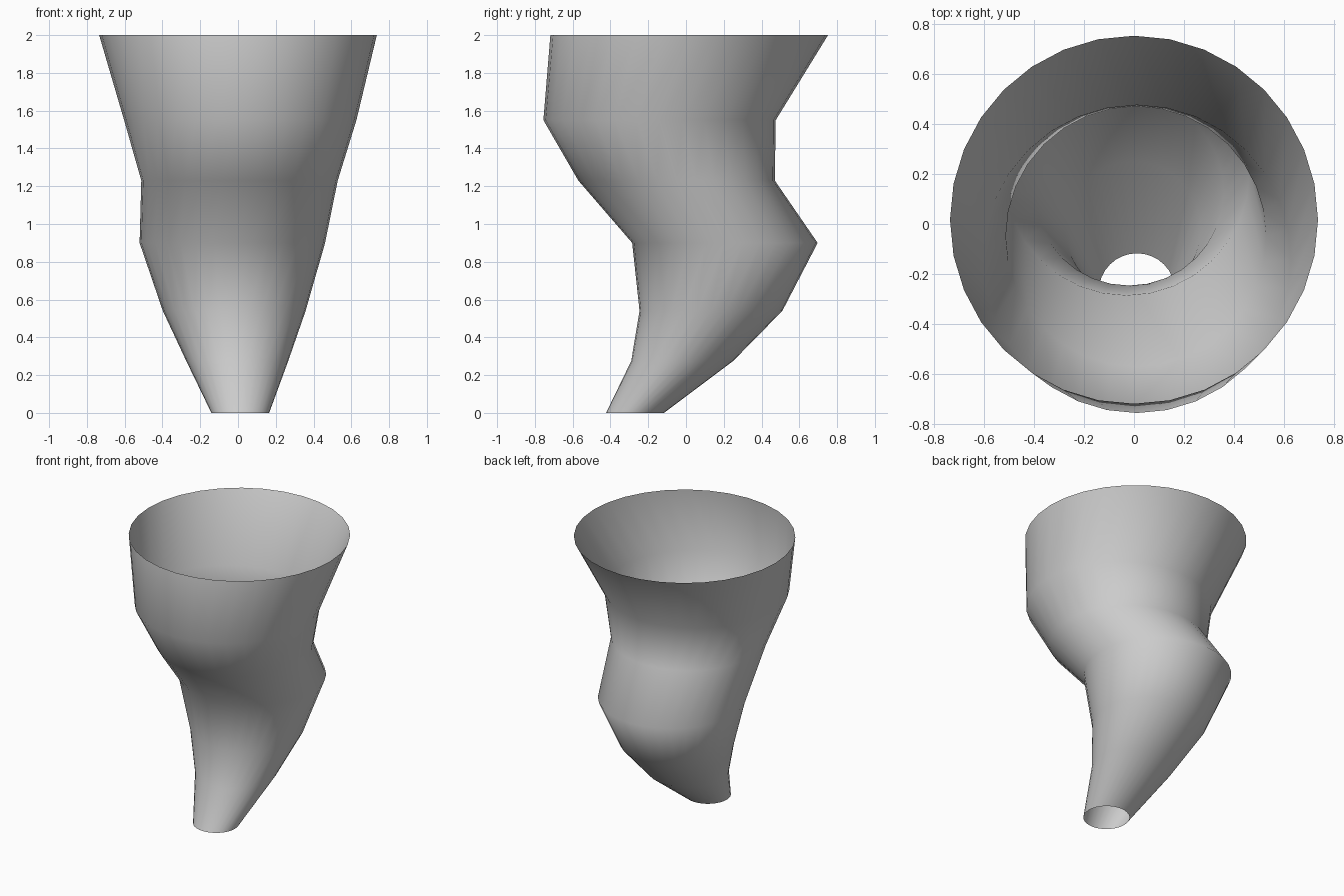
import bpy, bmesh
from math import cos, sin, tau

if "Cube" in bpy.data.objects:
    bpy.data.objects.remove(bpy.data.objects["Cube"])

SIDES = 32

# Cross-sections from bottom to top: centre x, centre y, height z, radius
sections = [
    (0.012, -0.27, 0.0, 0.153),
    (-0.004, -0.02, 0.275, 0.27),
    (-0.02, 0.132, 0.54, 0.378),
    (-0.03, 0.206, 0.90, 0.491),
    (0.008, -0.05, 1.23, 0.52),
    (0.012, -0.14, 1.55, 0.615),
    (0.0, 0.017, 2.0, 0.735),
]

# Winding funnel: open-ended thin tube lofted through the circles
bm = bmesh.new()
rings = [[bm.verts.new((x + r * cos(tau * i / SIDES), y + r * sin(tau * i / SIDES), z))
          for i in range(SIDES)] for x, y, z, r in sections]
for low, high in zip(rings, rings[1:]):
    for i in range(SIDES):
        j = (i + 1) % SIDES
        face = bm.faces.new((low[i], low[j], high[j], high[i]))
        face.smooth = True

mesh = bpy.data.meshes.new("winding_funnel")
bm.to_mesh(mesh)
bm.free()
funnel = bpy.data.objects.new("winding_funnel", mesh)
bpy.context.collection.objects.link(funnel)
